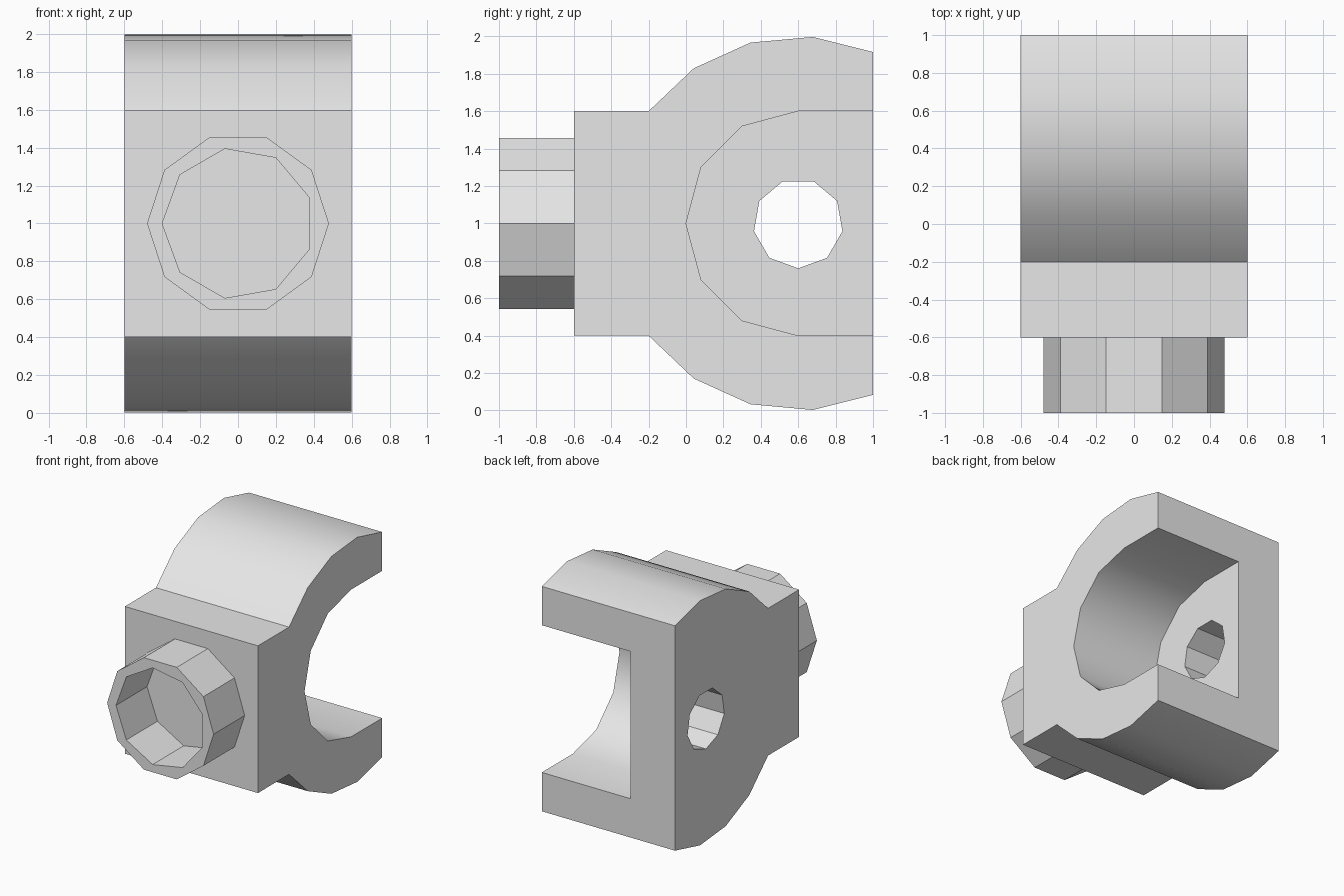
import bpy, bmesh, math
from mathutils import Vector

cube = bpy.data.objects.get("Cube")
if cube:
    bpy.data.objects.remove(cube, do_unlink=True)

grey = bpy.data.materials.new("light_grey")
grey.use_nodes = True
COLOUR = (0.8, 0.8, 0.8, 1.0)
grey.diffuse_color = COLOUR
grey.node_tree.nodes["Principled BSDF"].inputs["Base Color"].default_value = COLOUR


def arc(centre, radius, start, end, steps):
    """Points on an arc, angles in degrees, both ends included."""
    angles = [math.radians(start + (end - start) * i / steps) for i in range(steps + 1)]
    return [(centre[0] + radius * math.cos(a), centre[1] + radius * math.sin(a)) for a in angles]


def polygon(centre, radius, sides, start):
    return arc(centre, radius, start, start + 360, sides)[:-1]


def prism(name, points, axis, low, high):
    """Extrude a profile along x (points are y, z) or along y (points are x, z)."""
    bm = bmesh.new()
    if axis == "x":
        verts = [bm.verts.new((low, u, v)) for u, v in points]
        push = Vector((high - low, 0, 0))
    else:
        verts = [bm.verts.new((u, low, v)) for u, v in points]
        push = Vector((0, high - low, 0))
    base = bm.faces.new(verts)
    cap = bmesh.ops.extrude_face_region(bm, geom=[base], use_keep_orig=True)["geom"]
    bmesh.ops.translate(bm, vec=push, verts=[g for g in cap if isinstance(g, bmesh.types.BMVert)])
    bmesh.ops.recalc_face_normals(bm, faces=bm.faces)
    mesh = bpy.data.meshes.new(name)
    bm.to_mesh(mesh)
    bm.free()
    mesh.materials.append(grey)
    obj = bpy.data.objects.new(name, mesh)
    bpy.context.collection.objects.link(obj)
    return obj


def select(obj):
    bpy.ops.object.select_all(action="DESELECT")
    obj.select_set(True)
    bpy.context.view_layer.objects.active = obj


def cut(obj, cutter):
    """Subtract the cutter, then discard it."""
    cutter.hide_render = True
    mod = obj.modifiers.new("cut", "BOOLEAN")
    mod.operation = "DIFFERENCE"
    mod.solver = "EXACT"
    mod.object = cutter
    select(obj)
    bpy.ops.object.modifier_apply(modifier=mod.name)
    bpy.data.objects.remove(cutter, do_unlink=True)


# Clip body: square front block running into a rounded shell cut flat at the back
PIVOT = (0.6, 1.0)
rim = math.degrees(math.atan2(0.6, -0.8))
back = math.degrees(math.acos(0.4))
upper = arc(PIVOT, 1.0, rim, back, 4)
lower = [(y, 2 - z) for y, z in reversed(upper)]
body = prism("clip_body", [(-0.6, 0.4), (-0.6, 1.6)] + upper + lower, "x", -0.6, 0.6)

# Rounded cavity, open at the back and at one side
cavity = [(1.3, 1.6)] + arc(PIVOT, 0.6, 90, 270, 6) + [(1.3, 0.4)]
cut(body, prism("cavity_cutter", cavity, "x", -0.2, 0.9))

# Pin hole through the side wall
cut(body, prism("pin_hole_cutter", polygon(PIVOT, 0.24, 9, -90), "x", -0.9, 0.1))

# Hollow stud on the front
stud = prism("front_stud", polygon((0, 1), 0.48, 10, 0), "y", -1.0, -0.6)
cut(stud, prism("stud_bore_cutter", polygon((0, 1), 0.4, 9, 180), "y", -1.2, -0.4))

# Curved shell and cavity are smooth, everything else stays faceted
for part in (body, stud):
    select(part)
    bpy.ops.object.shade_smooth_by_angle(angle=math.radians(33))
